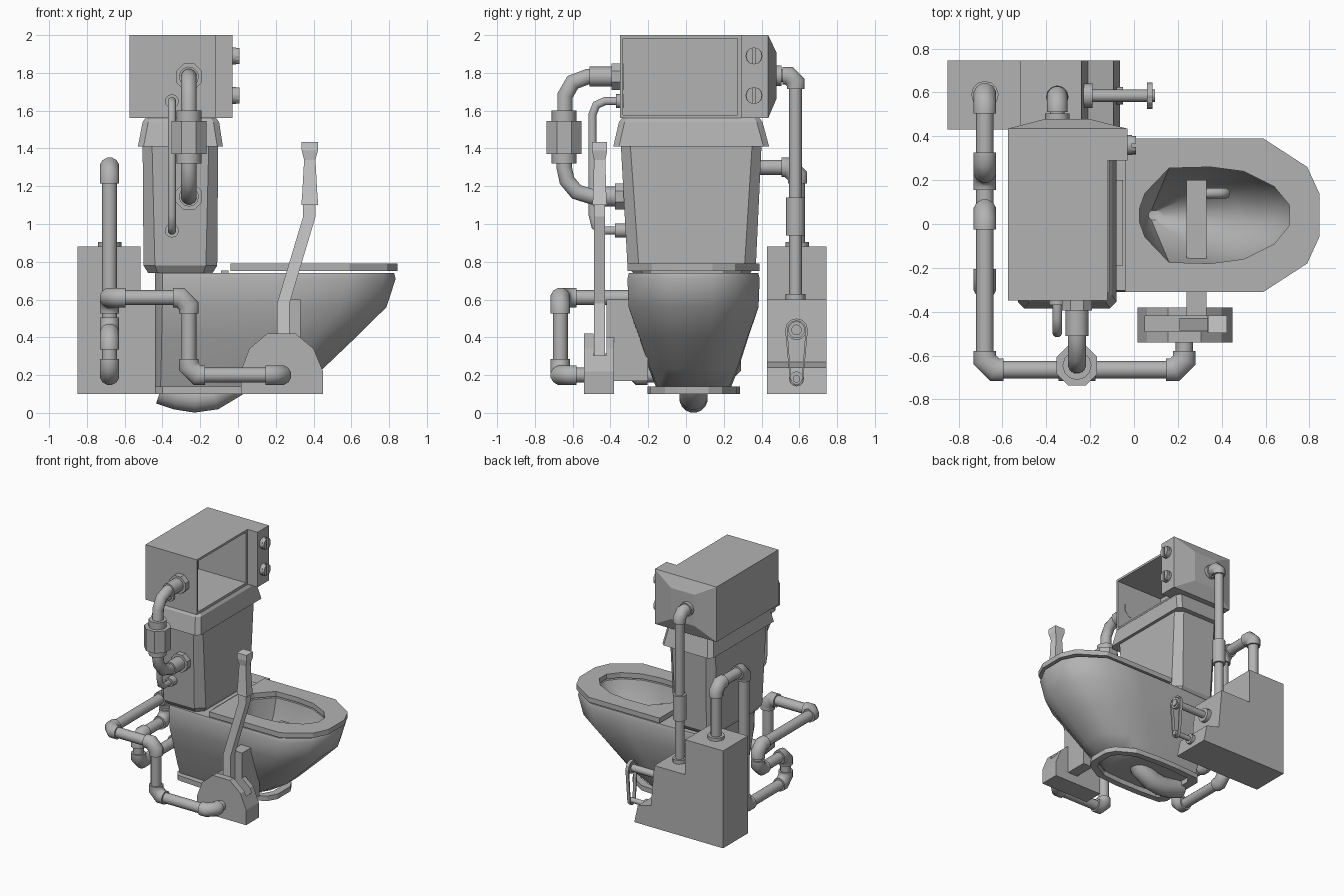
import bpy, bmesh, math
from mathutils import Vector as V

if "Cube" in bpy.data.objects:
    bpy.data.objects.remove(bpy.data.objects["Cube"])

CY = 0.04  # centre line of bowl and seat
DARK = bpy.data.materials.new("dark_grey")
DARK.diffuse_color = (.45, .45, .45, 1)
DARK.use_nodes = True
DARK.node_tree.nodes["Principled BSDF"].inputs["Base Color"].default_value = DARK.diffuse_color
LIGHT = bpy.data.materials.new("light_grey")
LIGHT.diffuse_color = (.8, .8, .8, 1)
LIGHT.use_nodes = True
LIGHT.node_tree.nodes["Principled BSDF"].inputs["Base Color"].default_value = LIGHT.diffuse_color


def finish(name, bm, smooth=0):
    bmesh.ops.recalc_face_normals(bm, faces=bm.faces)
    me = bpy.data.meshes.new(name)
    bm.to_mesh(me)
    bm.free()
    me.materials.append(LIGHT if name == "lever" else DARK)
    ob = bpy.data.objects.new(name, me)
    bpy.context.collection.objects.link(ob)
    if smooth:
        bpy.ops.object.select_all(action='DESELECT')
        ob.select_set(True)
        bpy.context.view_layer.objects.active = ob
        bpy.ops.object.shade_smooth_by_angle(angle=math.radians(smooth))
    return ob


def loft(name, rings, smooth=0, cyclic=False):
    bm = bmesh.new()
    vr = [[bm.verts.new(p) for p in r] for r in rings]
    n = len(vr[0])
    pairs = list(zip(vr, vr[1:])) + ([(vr[-1], vr[0])] if cyclic else [])
    for a, b in pairs:
        for i in range(n):
            j = (i + 1) % n
            bm.faces.new((a[i], a[j], b[j], b[i]))
    if not cyclic:
        bm.faces.new(vr[0])
        bm.faces.new(vr[-1])
    return finish(name, bm, smooth)


def rect(x0, x1, y0, y1, z, c):
    return [(x0 + c, y0, z), (x1 - c, y0, z), (x1, y0 + c, z), (x1, y1 - c, z),
            (x1 - c, y1, z), (x0 + c, y1, z), (x0, y1 - c, z), (x0, y0 + c, z)]


def box(name, x0, x1, y0, y1, z0, z1):
    return loft(name, [[(x0, y0, z), (x1, y0, z), (x1, y1, z), (x0, y1, z)] for z in (z0, z1)])


def prism(name, prof, y0, y1):
    return loft(name, [[(x, y, z) for x, z in prof] for y in (y0, y1)])


def tube(name, pts, r, n=12, smooth=50):
    pts = [V(p) for p in pts]
    d = [(b - a).normalized() for a, b in zip(pts, pts[1:])]
    ref = d[0].orthogonal().normalized()
    for a, b in zip(d, d[1:]):
        if a.cross(b).length > 1e-3:
            ref = a.cross(b).normalized()
            break
    rings = []
    for i, p in enumerate(pts):
        a, b = d[max(i - 1, 0)], d[min(i, len(d) - 1)]
        t = (a + b).normalized()
        side = t.cross(ref) / max(0.5, t.dot(b))
        rings.append([p + r * (math.cos(w) * side + math.sin(w) * ref)
                      for w in [2 * math.pi * (k + 0.5) / n for k in range(n)]])
    return loft(name, rings, smooth)


def pipe(name, pts, r, R, d=0.085, e=0.045):
    """Straight pipes with thicker angled elbow fittings at the corners."""
    pts = [V(p) for p in pts]
    last = len(pts) - 1
    for i in range(last):
        u = (pts[i + 1] - pts[i]).normalized()
        tube(name, [pts[i] + u * (e if i else 0), pts[i + 1] - u * (e if i + 1 < last else 0)], r)
    for i in range(1, last):
        a, b = (pts[i - 1] - pts[i]).normalized(), (pts[i + 1] - pts[i]).normalized()
        tube(name + "_elbow", [pts[i] + a * d, pts[i] + a * e, pts[i] + b * e, pts[i] + b * d], R, smooth=50)


def ring(half, z):
    pts = half + [(x, -y) for x, y in reversed(half)]
    return [(x, CY + y, z) for x, y in pts]


# seat, a flat ring
outer = [(.845, .10), (.79, .22), (.59, .35), (.35, .35), (.12, .35), (-.04, .35), (-.04, .12)]
hole = [(.71, .045), (.64, .13), (.5, .20), (.35, .22), (.16, .215), (.05, .10), (.025, .03)]
loft("seat", [ring(outer, .75), ring(outer, .79), ring(hole, .79), ring(hole, .75)], cyclic=True)

# bowl: outer skin up, rim, then basin down
top = [(.84, .1), (.78, .22), (.59, .35), (.25, .35), (-.1, .35), (-.4, .34), (-.44, .27)]
foot = [(.3, .06), (.26, .12), (.15, .19), (0, .2), (-.2, .2), (-.41, .19), (-.44, .15)]


def mix(tx, ty):
    return [(a[0] + (b[0] - a[0]) * tx, a[1] + (b[1] - a[1]) * ty) for a, b in zip(top, foot)]


def basin(s):
    return [(.07 + (x - .07) * s, y * s) for x, y in hole]


loft("bowl", [ring(mix(1, 1), .14), ring(mix(.72, .75), .235), ring(mix(.4, .4), .4),
              ring(mix(.1, .04), .56), ring(mix(.01, 0), .71), ring(mix(.025, .05), .74),
              ring(hole, .74), ring(basin(.9), .6), ring(basin(.65), .45),
              ring(basin(.35), .33), ring(basin(.1), .26)], 40)
base = [(.38, .08), (.34, .15), (.2, .23), (0, .245), (-.2, .245), (-.4, .23), (-.44, .18)]
base_in = [(x * .85, y * .8) for x, y in base]
loft("foot_flange", [ring(base, .10), ring(base, .14), ring(base_in, .14), ring(base_in, .10)], cyclic=True)
tube("trapway", [(x, CY, z) for x, z in
                 [(-.41, .12), (-.32, .09), (-.23, .076), (-.13, .09), (-.03, .15), (.03, .25)]], .075, 16)

# tank and lid
loft("tank", [rect(-.475, -.135, -.28, .34, .74, .05), rect(-.5, -.11, -.31, .37, .78, .06),
              rect(-.505, -.105, -.345, .40, 1.42, .05)])
loft("tank_lid", [rect(-.53, -.08, -.385, .44, 1.41, .03), rect(-.505, -.10, -.355, .405, 1.54, .03),
                  rect(-.49, -.115, -.34, .39, 1.56, .03)])
box("hinge_bar", -.09, -.05, -.19, .2, .73, .755)

# control cabinet with an open front, side block and tapered back
cab = box("cabinet", -.575, -.12, -.35, .29, 1.56, 2)
bm = bmesh.new()
bm.from_mesh(cab.data)
front = [f for f in bm.faces if f.calc_center_median().x > -.13]
bmesh.ops.inset_region(bm, faces=front, thickness=.025)
ext = bmesh.ops.extrude_face_region(bm, geom=front)
bmesh.ops.translate(bm, verts=[v for v in ext["geom"] if isinstance(v, bmesh.types.BMVert)], vec=(-.42, 0, 0))
bmesh.ops.delete(bm, geom=front, context='FACES')
bm.to_mesh(cab.data)
bm.free()
loft("cabinet_side", [[(x0, y, z0), (x1, y, z0), (x1, y, z1), (x0, y, z1)] for x0, x1, y, z0, z1 in
                      [(-.575, -.03, .29, 1.56, 2), (-.575, -.03, .435, 1.56, 2), (-.41, -.2, .478, 1.66, 1.91)]])
for z in (1.68, 1.89):
    tube("screw", [(-.03, .36, z), (-.01, .36, z)], .045)
    for s in (-1, 1):
        prof = [(.36 + s * (.008 + .034 * math.sin(math.pi * k / 6)), z + .043 * math.cos(math.pi * k / 6))
                for k in range(7)]
        loft("screw_head", [[(x, y, w) for y, w in prof] for x in (-.01, .008)])

# pump housing with stepped profile
prism("pump_housing", [(-.85, .1), (-.85, .88), (-.515, .88), (-.515, .6), (-.24, .6), (-.21, .27),
                       (-.094, .24), (-.064, .1)], .43, .745)
# belt drive
belt = []
for cz, r, a0 in ((.44, .06, 0), (.18, .036, math.pi)):
    belt += [(math.cos(a0 + math.pi * k / 6) * r, math.sin(a0 + math.pi * k / 6) * r, cz) for k in range(7)]
tube("upper_shaft", [(-.23, .585, .44), (.095, .585, .44)], .028)
tube("lower_shaft", [(-.09, .585, .18), (.095, .585, .18)], .02)
tube("upper_pulley", [(.06, .585, .44), (.085, .585, .44)], .045)
tube("shaft_collar", [(-.23, .585, .44), (-.19, .585, .44)], .055)
tube("lower_collar", [(-.08, .585, .18), (-.05, .585, .18)], .04)


def belt_ring(x, s):
    return [(x, .585 + y * s, cz + z * s) for y, z, cz in belt]


loft("belt", [belt_ring(.06, 1), belt_ring(.085, 1), belt_ring(.085, .8), belt_ring(.06, .8)], cyclic=True)

# long looping pipe from housing to lever box
X = -.68
pipe("long_pipe", [(X, .59, .88), (X, .59, 1.3), (X, .24, 1.3), (X, .24, .2), (X, -.29, .2), (X, -.29, .42),
                   (X, .06, .42), (X, .06, .61), (X, -.665, .61), (-.26, -.665, .61), (-.26, -.665, .2),
                   (.23, -.665, .2), (.23, -.53, .2)], .04, .053)
tube("housing_collar", [(X, .59, .87), (X, .59, .905)], .062)
# riser pipe behind the tank
pipe("riser", [(-.35, .58, .6), (-.35, .58, 1.785), (-.35, .46, 1.785)], .034, .048, .07, .035)
tube("riser_coupler", [(-.35, .58, .94), (-.35, .58, 1.14)], .05)
tube("riser_collar", [(-.35, .58, .6), (-.35, .58, .63)], .052)
tube("riser_inlet", [(-.35, .47, 1.785), (-.35, .505, 1.785)], .055)

# filter line on the left side
F = -.26
tube("filter_line", [(F, -.34, 1.78), (F, -.52, 1.78), (F, -.6, 1.75), (F, -.64, 1.68), (F, -.645, 1.3),
                     (F, -.63, 1.23), (F, -.58, 1.17), (F, -.5, 1.145), (F, -.3, 1.145)], .042)
tube("filter_body", [(F, -.645, 1.37), (F, -.645, 1.545)], .1, 8, 0)
tube("filter_caps", [(F, -.645, 1.32), (F, -.645, 1.6)], .066)
for z, y in ((1.78, -.35), (1.145, -.33)):
    tube("filter_flange", [(F, y + .02, z), (F, y - .045, z)], .075, 8, 0)
    tube("filter_coupler", [(F, y, z), (F, y - .16, z)], .053)
# thin overflow line
T = -.35
tube("thin_line", [(T, -.34, 1.65), (T, -.43, 1.65), (T, -.475, 1.63), (T, -.495, 1.58), (T, -.495, 1.05),
                   (T, -.48, .99), (T, -.44, .965), (T, -.3, .965)], .022)
for z, y in ((1.65, -.35), (.965, -.315)):
    tube("thin_flange", [(T, y + .02, z), (T, y - .06 if z < 1 else y - .02, z)], .037)

# lever box with slot
lb = prism("lever_box", [(.015, .1), (.015, .22), (.06, .34), (.155, .42), (.305, .42), (.40, .34),
                         (.45, .22), (.45, .1)], -.54, -.38)
slot = box("slot_cutter", .05, .415, -.49, -.42, .24, .6)
slot.hide_render = True
mod = lb.modifiers.new("slot", 'BOOLEAN')
mod.operation = 'DIFFERENCE'
mod.object = slot
bpy.context.view_layer.objects.active = lb
bpy.ops.object.modifier_apply(modifier=mod.name)
bpy.data.objects.remove(slot)

# lever and grip
steps = [(.24, .24, .033, .029), (.24, .58, .033, .029), (.378, 1.04, .033, .029), (.378, 1.1, .033, .029),
         (.38, 1.1, .045, .038), (.38, 1.16, .04, .035), (.38, 1.34, .03, .03), (.38, 1.39, .043, .04),
         (.38, 1.435, .043, .04)]
loft("lever", [[(x - w, -.457 - h, z), (x + w, -.457 - h, z), (x + w, -.457 + h, z), (x - w, -.457 + h, z)]
               for x, z, w, h in steps])

# spray arm into the bowl, carried by an upright bracket panel
box("arm_post", .24, .33, -.42, -.36, .3, .6)
box("spray_arm", .24, .33, -.38, .2, .5, .6)
tube("spray_nozzle", [(.32, .14, .56), (.39, .14, .56), (.415, .14, .54), (.415, .14, .48)], .024)
box("bracket_panel", .24, .33, -.385, -.2, .17, .57)
